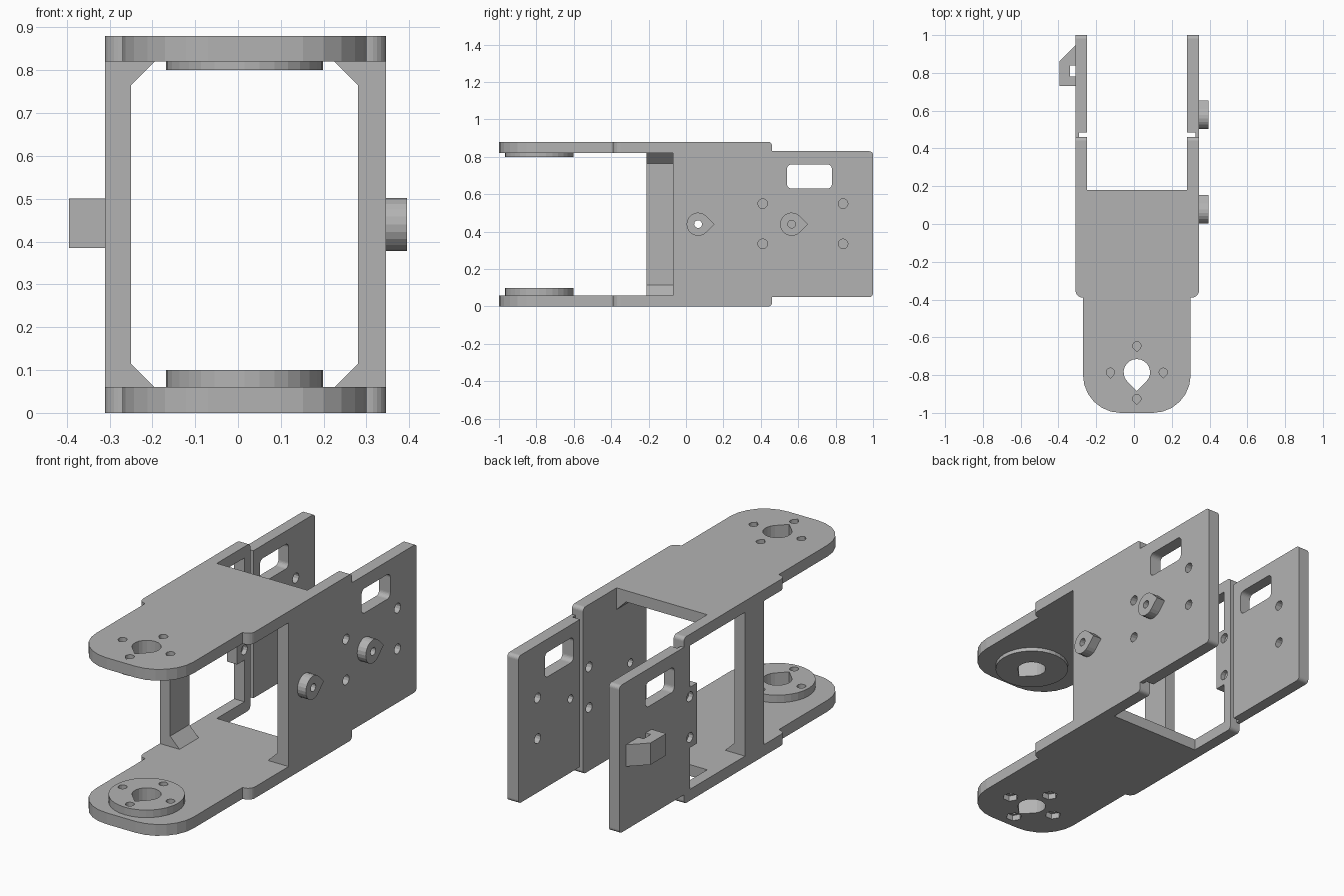
import bpy
from math import pi, cos, sin, atan2
from mathutils import Vector

cube = bpy.data.objects.get("Cube")
if cube:
    bpy.data.objects.remove(cube, do_unlink=True)

grey = bpy.data.materials.new("plain grey")
grey.use_nodes = True
grey.diffuse_color = (0.45, 0.45, 0.45, 1)
grey.node_tree.nodes["Principled BSDF"].inputs["Base Color"].default_value = grey.diffuse_color

HEIGHT, THICK = 0.88, 0.06
CX, CY = 0.015, -0.785          # pivot centre
MID = HEIGHT / 2


def prism(name, outline, axis, lo, hi):
    """Extrude a 2D outline along an axis: x uses (y,z), y uses (x,z), z uses (x,y)."""
    place = {"x": lambda p, d: (d, p[0], p[1]),
             "y": lambda p, d: (p[0], d, p[1]),
             "z": lambda p, d: (p[0], p[1], d)}[axis]
    n = len(outline)
    verts = [place(p, d) for d in (lo, hi) for p in outline]
    faces = [list(range(n))[::-1], list(range(n, 2 * n))]
    faces += [[i, (i + 1) % n, n + (i + 1) % n, n + i] for i in range(n)]
    mesh = bpy.data.meshes.new(name)
    mesh.from_pydata(verts, [], faces)
    area = sum(outline[i - 1][0] * outline[i][1] - outline[i][0] * outline[i - 1][1] for i in range(n))
    if (area < 0) != (axis == "y"):
        mesh.flip_normals()
    mesh.materials.append(grey)
    obj = bpy.data.objects.new(name, mesh)
    bpy.context.scene.collection.objects.link(obj)
    return obj


def rect(a0, b0, a1, b1, r=0):
    return rounded([(a0, b0, r), (a1, b0, r), (a1, b1, r), (a0, b1, r)])


def rounded(corners, steps=6):
    """Fillet each corner (a, b, radius) of a right-angled outline."""
    out = []
    for i, (a, b, r) in enumerate(corners):
        p = Vector((a, b))
        if not r:
            out.append((a, b))
            continue
        u = (Vector(corners[i - 1][:2]) - p).normalized() * r
        v = (Vector(corners[(i + 1) % len(corners)][:2]) - p).normalized() * r
        for k in range(steps + 1):
            t = k / steps * pi / 2
            out.append(tuple(p + u * (1 - sin(t)) + v * (1 - cos(t))))
    return out


def circle(a, b, r, n=16):
    return [(a + r * cos(2 * pi * k / n), b + r * sin(2 * pi * k / n)) for k in range(n)]


def teardrop(a, b, r, da, db, n=16):
    """Circle with a right-angled tip pointing along (da, db)."""
    t0 = atan2(db, da)
    arc = [t0 + pi / 4 + 1.5 * pi * k / n for k in range(n + 1)]
    tip = (a + da * r * 2 ** 0.5, b + db * r * 2 ** 0.5)
    return [tip] + [(a + r * cos(t), b + r * sin(t)) for t in arc]


def cut(obj, cutters):
    """Subtract the cutters, bake the result and delete them."""
    for c in cutters:
        m = obj.modifiers.new("cut", "BOOLEAN")
        m.operation, m.solver, m.object = "DIFFERENCE", "EXACT", c
    graph = bpy.context.evaluated_depsgraph_get()
    baked = bpy.data.meshes.new_from_object(obj.evaluated_get(graph))
    obj.modifiers.clear()
    obj.data = baked
    for c in cutters:
        bpy.data.objects.remove(c, do_unlink=True)


# Horizontal arms with rounded front ends and pivot discs
arm = rounded([(-0.27, -1, 0.2), (0.3, -1, 0.2), (0.3, -0.39, 0), (0.345, -0.39, 0.04),
               (0.345, 0.18, 0.03), (-0.31, 0.18, 0.03), (-0.31, -0.39, 0.04), (-0.27, -0.39, 0)])
ring = [(CX + 0.14 * dx, CY + 0.14 * dy) for dx, dy in ((1, 0), (-1, 0), (0, 1), (0, -1))]


def pivot_hole():
    return prism("pivot_cutter", teardrop(CX, CY, 0.07, 0, -1), "z", -0.1, 1)


top_arm = prism("top_arm", arm, "z", HEIGHT - THICK, HEIGHT)
cut(top_arm, [pivot_hole()] + [prism("screw_cutter", teardrop(x, y, 0.022, 0, -1), "z", 0.8, 1)
                               for x, y in ring])
top_disc = prism("top_pivot_disc", circle(CX, CY, 0.183, 32), "z", 0.8, HEIGHT - THICK)
cut(top_disc, [pivot_hole()])

bottom_arm = prism("bottom_arm", arm, "z", 0, THICK)
cut(bottom_arm, [pivot_hole()]
    + [prism("screw_cutter", circle(x, y, 0.022), "z", 0.02, 0.1) for x, y in ring]
    + [prism("nut_cutter", circle(x, y, 0.04, 6), "z", -0.1, 0.03) for x, y in ring])
bottom_disc = prism("bottom_pivot_disc", circle(CX, CY, 0.183, 32), "z", THICK, 0.1)
cut(bottom_disc, [pivot_hole()] + [prism("screw_cutter", circle(x, y, 0.022), "z", 0, 0.2)
                                   for x, y in ring])


# Side walls, each stepping down to a rear flap
def wall_outline(front):
    r = 0.02
    return rounded([(front, 0, 0), (0.46, 0, r), (0.46, 0.05, 0), (1, 0.05, r), (1, 0.83, r),
                    (0.46, 0.83, 0), (0.46, HEIGHT, r), (front, HEIGHT, 0)])


def slot():
    return prism("slot_cutter", rect(0.54, 0.63, 0.78, 0.76, 0.025), "x", -1, 1)


def screws(y, lo, hi):
    return [prism("screw_cutter", circle(y, z, 0.026, 12), "x", lo, hi) for z in (0.335, 0.55)]


left_wall = prism("left_wall", wall_outline(-0.07), "x", 0.28, 0.345)
bosses = (0.065, 0.565)
cut(left_wall, [slot(), prism("hinge_cutter", rect(0.26, 0.46, 0.325, 0.485), "z", -1, 1)]
    + screws(0.41, 0.2, 0.4) + screws(0.84, 0.2, 0.4)
    + [prism("boss_cutter", circle(y, MID, 0.021, 12), "x", 0.2, 0.5) for y in bosses])

# Window with a screw tab standing into its rear edge
window = [(-0.05, THICK), (0.41, THICK), (0.41, 0.28), (0.35, 0.28), (0.35, 0.6), (0.41, 0.6),
          (0.41, HEIGHT - THICK), (-0.05, HEIGHT - THICK)]
right_wall = prism("right_wall", wall_outline(-0.21), "x", -0.31, -0.25)
cut(right_wall, [slot(), prism("window_cutter", window, "x", -1, 0),
                 prism("hinge_cutter", rect(-0.29, 0.46, -0.2, 0.485), "z", -1, 1)]
    + screws(0.41, -0.275, 0) + screws(0.41, -0.5, -0.285) + screws(0.84, -0.29, 0))

# Teardrop bosses on the left wall
for name, y in zip(("front_boss", "rear_boss"), bosses):
    boss = prism(name, teardrop(y, MID, 0.062, 1, 0), "x", 0.345, 0.395)
    cut(boss, [prism("boss_cutter", circle(y, MID, 0.021, 12), "x", 0.2, 0.5)])

# Wedge-shaped cable catch on the right wall
catch = prism("cable_catch", [(-0.31, 0.73), (-0.31, 0.945), (-0.395, 0.86), (-0.395, 0.73)],
              "z", 0.385, 0.5)
cut(catch, [prism("catch_cutter", rect(-0.34, 0.78, -0.3, 0.84), "z", 0, 1)])

# Gussets in the four inner corners
for side, x, s, y0, y1 in (("right", -0.25, 1, -0.21, -0.05), ("left", 0.28, -1, -0.07, 0.18)):
    for level, z, d in (("bottom", THICK, 1), ("top", HEIGHT - THICK, -1)):
        prism(f"{side}_{level}_gusset", [(x, z), (x + s * 0.055, z), (x, z + d * 0.055)], "y", y0, y1)
